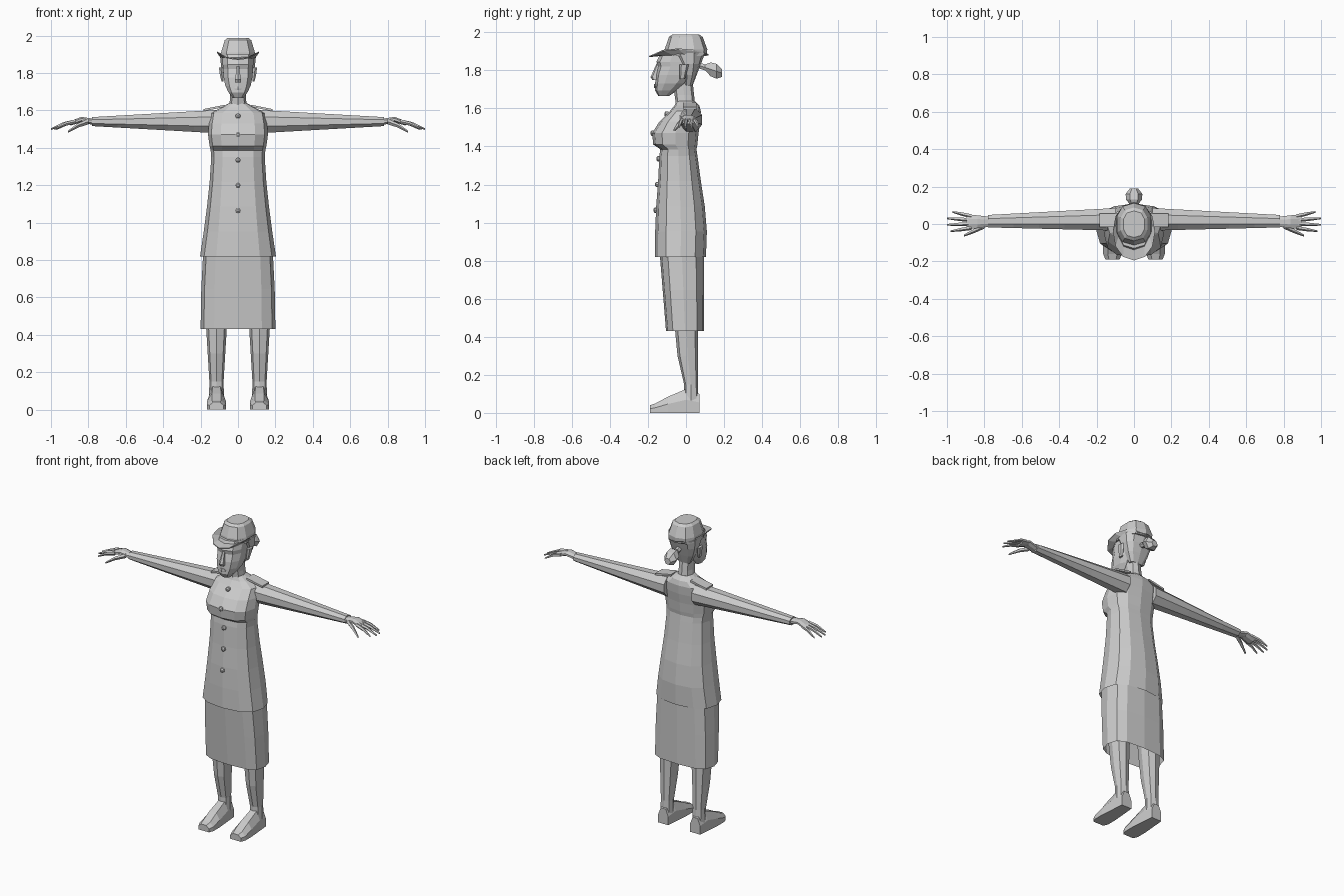
import bpy, bmesh, math
from mathutils import Vector

if "Cube" in bpy.data.objects:
    bpy.data.objects.remove(bpy.data.objects["Cube"], do_unlink=True)

shade = (0.6, 0.6, 0.6, 1)
grey = bpy.data.materials.new("plain grey")
grey.use_nodes = True
grey.diffuse_color = shade
grey.node_tree.nodes["Principled BSDF"].inputs["Base Color"].default_value = shade


def loft(name, rings, caps=(True, True), mirror=False):
    """Skin a stack of equal-sized point rings with flat faces."""
    bm = bmesh.new()
    rows = [[bm.verts.new(point) for point in ring] for ring in rings]
    count = len(rows[0])
    for lower, upper in zip(rows, rows[1:]):
        for i in range(count):
            j = (i + 1) % count
            bm.faces.new((lower[i], lower[j], upper[j], upper[i]))
    for closed, row in zip(caps, (rows[0], rows[-1])):
        if closed:
            bm.faces.new(row)
    bmesh.ops.recalc_face_normals(bm, faces=bm.faces)
    mesh = bpy.data.meshes.new(name)
    bm.to_mesh(mesh)
    bm.free()
    mesh.materials.append(grey)
    part = bpy.data.objects.new(name, mesh)
    bpy.context.collection.objects.link(part)
    if mirror:
        part.modifiers.new("mirror", 'MIRROR')


def mix(start, end, t):
    return start + (end - start) * t


def steps(count):
    """Even fractions from zero to one."""
    return [i / count for i in range(count + 1)]


def turns(count, offset=0.0):
    return [math.tau * (i + offset) / count for i in range(count)]


def power(value, exponent):
    return math.copysign(abs(value) ** exponent, value)


def level(z, width, front, back, sides=12, square=0.8, centre=0.0):
    """Horizontal rounded-box ring between a front and a back y."""
    middle, half = (front + back) / 2, (back - front) / 2
    return [(centre + width * power(math.sin(a), square),
             middle - half * power(math.cos(a), square), z) for a in turns(sides)]


def across(x, y, z, depth, height, sides=8):
    """Ring facing along x, for the arms and hands."""
    return [(x, y + depth * math.cos(a), z + height * math.sin(a)) for a in turns(sides, 0.5)]


def facing(y, z, radius, sides, x=0.0):
    """Ring facing along y, for the bun and buttons."""
    return [(x + radius * math.cos(a), y, z + radius * math.sin(a)) for a in turns(sides)]


# Jacket: the skirt of it flares by rule from the waist down to the hem
hem, waist, waist_width, waist_front, waist_back = 0.82, 1.35, 0.143, -0.14, 0.055
jacket = []
for t in steps(4):
    flare = (1 - t) ** 1.4
    swell = 0.5 + 0.5 * math.cos(math.pi * (t - 0.2))
    jacket.append(level(mix(hem, waist, t), waist_width + 0.06 * flare,
                        waist_front - 0.022 * min(1, 2 * flare), waist_back + 0.055 * swell))

# Jacket: bust, shoulders and collar
jacket += [
    level(z=1.385, width=0.146, front=-0.135, back=waist_back),
    level(z=1.41, width=0.152, front=-0.172, back=0.06),
    level(z=1.47, width=0.16, front=-0.178, back=0.066),
    level(z=1.53, width=0.155, front=-0.14, back=0.075),
    level(z=1.585, width=0.145, front=-0.085, back=0.078),
    level(z=1.615, width=0.09, front=-0.06, back=0.07),
    level(z=1.64, width=0.045, front=-0.05, back=0.045),
]
loft("jacket", jacket, caps=(False, True))

# Skirt, open at the hem
loft("skirt", [level(z=mix(0.43, 0.86, t), width=0.2 - 0.015 * t * t, front=mix(-0.105, -0.14, t),
                     back=0.095, square=0.65) for t in steps(2)], caps=(False, True))

# Legs: slim ankles widening to the thighs under the skirt
leg_centre = 0.115
legs = [level(z=0.06, width=0.04, front=-0.01, back=0.065, sides=8, centre=leg_centre)]
for t in steps(3):
    legs.append(level(z=mix(0.15, 0.6, t), width=mix(0.038, 0.065, t),
                      front=mix(-0.01, -0.07, math.sqrt(t)), back=0.062,
                      sides=8, centre=leg_centre))
loft("legs", legs, mirror=True)


# Shoes: bevelled sections running from heel to toe
def shoe_section(y, width, height):
    half = [(width, 0), (width, height * 0.55), (width / 2, height)]
    outline = half + [(-across_x, z) for across_x, z in reversed(half)]
    return [(leg_centre + x, y, z) for x, z in outline]


loft("shoes", [
    shoe_section(y=0.07, width=0.036, height=0.1),
    shoe_section(y=0, width=0.042, height=0.125),
    shoe_section(y=-0.095, width=0.05, height=0.085),
    shoe_section(y=-0.16, width=0.05, height=0.05),
    shoe_section(y=-0.19, width=0.038, height=0.04),
], mirror=True)

# Sleeves taper evenly from shoulder to wrist
arm_z, shoulder_x, wrist_x = 1.54, 0.1, 0.78
loft("sleeves", [across(x=mix(shoulder_x, wrist_x, t), y=mix(0.025, 0.015, t), z=arm_z,
                        depth=mix(0.065, 0.036, t), height=mix(0.068, 0.026, t))
                 for t in steps(5)], mirror=True)

# Hands: palms spread towards the knuckles
loft("palms", [across(x=mix(wrist_x, 0.895, t), y=0.012, z=arm_z + 0.012 * math.sin(4 * t),
                      depth=mix(0.03, 0.044, t), height=mix(0.018, 0.013, t))
               for t in steps(2)], mirror=True)


def finger(name, root, tip, thickness):
    root, tip = Vector(root), Vector(tip)
    rings = []
    for t in steps(2):
        x, y, z = mix(root, tip, t)
        radius = thickness * (1 - 0.6 * t * t)
        rings.append(across(x, y, z + 0.03 * t * (1 - t), radius, radius, sides=5))
    loft(name, rings, mirror=True)


finger("thumbs", root=(0.8, -0.01, arm_z), tip=(0.91, -0.062, 1.485), thickness=0.015)
reach = {"index": 0.98, "middle": 1.0, "ring": 1.0, "little": 0.97}
for t, (label, length) in zip(steps(3), reach.items()):
    finger(label + "_fingers", root=(0.87, mix(-0.02, 0.043, t), arm_z),
           tip=(length, mix(-0.038, 0.065, t), 1.5), thickness=0.012)

# Neck
loft("neck", [level(z=mix(1.6, 1.74, t), width=0.05 - 0.01 * math.sin(2 * t),
                    front=mix(-0.05, -0.07, t), back=mix(0.05, 0.035, t), sides=8)
              for t in steps(2)])

# Head: chin, jaw, cheeks, brow and forehead
loft("head", [
    level(z=1.665, width=0.028, front=-0.145, back=-0.09, sides=10),
    level(z=1.695, width=0.052, front=-0.163, back=-0.045, sides=10),
    level(z=1.73, width=0.07, front=-0.162, back=0, sides=10),
    level(z=1.775, width=0.08, front=-0.16, back=0.04, sides=10),
    level(z=1.82, width=0.083, front=-0.148, back=0.07, sides=10),
    level(z=1.845, width=0.085, front=-0.155, back=0.08, sides=10),
    level(z=1.9, width=0.085, front=-0.13, back=0.09, sides=10),
])

# Nose, lips and ears
loft("nose", [
    level(z=1.75, width=0.018, front=-0.178, back=-0.14, sides=6),
    level(z=1.765, width=0.017, front=-0.186, back=-0.14, sides=6),
    level(z=1.835, width=0.008, front=-0.155, back=-0.13, sides=6),
])
loft("lips", [level(z=mix(1.708, 1.728, t), width=0.015 + 0.01 * math.sin(math.pi * t),
                    front=-0.168, back=-0.14, sides=6) for t in steps(2)])
loft("ears", [level(z=mix(1.755, 1.83, t), width=0.006 + 0.006 * math.sin(2 * t),
                    front=-0.035, back=mix(-0.005, 0.015, t), sides=6,
                    centre=mix(0.083, 0.092, t)) for t in steps(2)], mirror=True)

# Hair swept back from the temples into a bun
loft("hair", [level(z=mix(1.72, 1.89, t), width=0.1 - 0.055 * (1 - t) ** 2,
                    front=-0.01 - 0.08 * t * t, back=mix(0.035, 0.1, t), sides=10)
              for t in steps(3)])
bun_start, bun_end = Vector((0.07, 1.825)), Vector((0.19, 1.785))
bun_radii = (0.018, 0.018, 0.042, 0.045, 0.022)
loft("bun", [facing(*mix(bun_start, bun_end, t), radius, sides=6)
             for t, radius in zip(steps(4), bun_radii)])

# Cap crown
loft("cap_crown", [
    level(z=1.875, width=0.098, front=-0.115, back=0.108, sides=10),
    level(z=1.91, width=0.094, front=-0.112, back=0.112, sides=10),
    level(z=1.975, width=0.074, front=-0.09, back=0.088, sides=10),
    level(z=1.988, width=0.058, front=-0.072, back=0.07, sides=10),
])

# Cap brim: upturned at the sides, dropping to a peak in front
brim_width, brim_z = 0.113, 1.885
inner = level(z=brim_z, width=0.092, front=-0.11, back=0.105)
outer = []
for x, y, z in level(z=brim_z, width=brim_width, front=-0.195, back=0.117, square=0.95):
    drop = 0.01 if y < -0.15 else 0
    outer.append((x, y, z + 0.03 * (x / brim_width) ** 2 - drop))
underside = [[(x, y, z - 0.006) for x, y, z in ring] for ring in (outer, inner)]
loft("cap_brim", [inner, outer, *underside], caps=(False, False))

# Shoulder boards: thin plates sloping outwards
boards = []
for t in steps(2):
    x, top = mix(0.07, 0.185, t), mix(1.63, 1.607, t)
    bottom, front, back = top - 0.012, -0.015, 0.055
    boards.append([(x, front, bottom), (x, back, bottom), (x, back, top), (x, front, top)])
loft("shoulder_boards", boards, mirror=True)

# Jacket buttons down the front
button_radius, button_depth = 0.014, 0.01
button_spots = {1.57: -0.103, 1.47: -0.176, 1.335: -0.145, 1.2: -0.152, 1.065: -0.16}
for number, (z, y) in enumerate(button_spots.items(), start=1):
    loft(f"button_{number}", [
        facing(y + button_depth, z, button_radius, sides=8),
        facing(y - button_depth / 2, z, button_radius, sides=8),
        facing(y - button_depth, z, button_radius / 2, sides=8),
    ])
